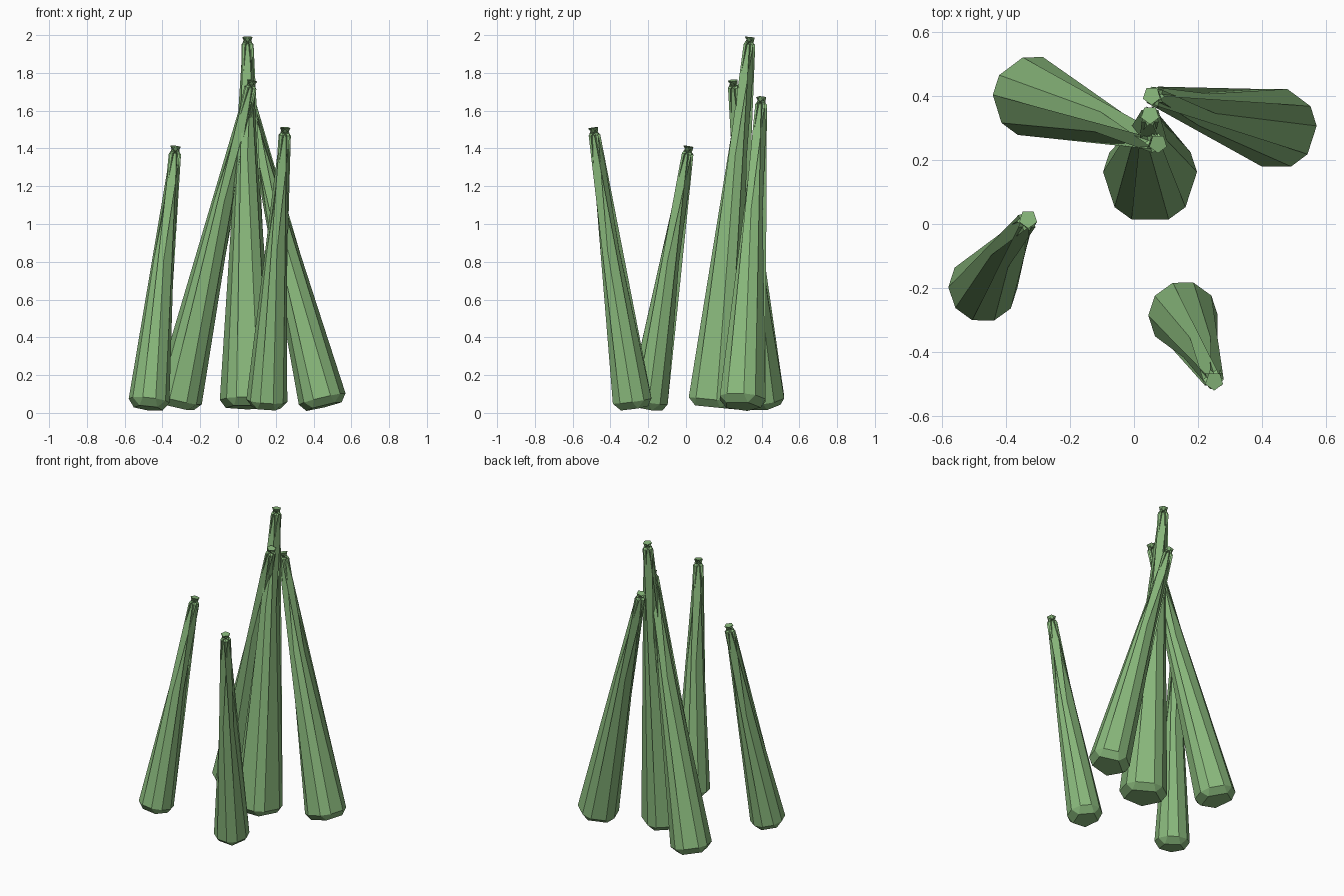
import bpy
import bmesh
from mathutils import Vector

if "Cube" in bpy.data.objects:
    bpy.data.objects.remove(bpy.data.objects["Cube"])

green = bpy.data.materials.new("leaf_green")
green.diffuse_color = (0.25, 0.48, 0.20, 1)
green.use_nodes = True
green.node_tree.nodes["Principled BSDF"].inputs["Base Color"].default_value = green.diffuse_color


def leaning_spike(name, base, tip, r_base, r_tip=0.02):
    """Five-sided taper from base to tip, with every edge chamfered."""
    base, tip = Vector(base), Vector(tip)
    axis = tip - base
    mesh = bpy.data.meshes.new(name)
    bm = bmesh.new()
    bmesh.ops.create_cone(bm, cap_ends=True, segments=5, radius1=r_base,
                          radius2=r_tip, depth=axis.length)
    # put one corner towards +y before leaning
    top = max(bm.verts, key=lambda v: v.co.y)
    if abs(top.co.x) > 1e-4:
        for v in bm.verts:
            v.co.x, v.co.y = -v.co.y, v.co.x
    bm.to_mesh(mesh)
    bm.free()
    obj = bpy.data.objects.new(name, mesh)
    bpy.context.collection.objects.link(obj)
    obj.location = (base + tip) / 2
    obj.rotation_mode = 'QUATERNION'
    obj.rotation_quaternion = Vector((0, 0, 1)).rotation_difference(axis)
    mesh.materials.append(green)
    # fixed-width chamfer, left unclamped so the thin tip pinches and flares
    bevel = obj.modifiers.new("chamfer", 'BEVEL')
    bevel.width = 0.04
    bevel.segments = 1
    bevel.use_clamp_overlap = False
    return obj


# tall spikes at the back
leaning_spike("centre_spike", (0.05, 0.145, 0.03), (0.05, 0.34, 1.99), 0.17)
leaning_spike("back_left_spike", (-0.325, 0.40, 0.035), (0.075, 0.25, 1.76), 0.15)
leaning_spike("back_right_spike", (0.455, 0.295, 0.035), (0.055, 0.40, 1.67), 0.15)
# shorter spikes at the front
leaning_spike("front_left_spike", (-0.475, -0.205, 0.025), (-0.33, 0.015, 1.41), 0.13)
leaning_spike("front_right_spike", (0.15, -0.28, 0.025), (0.25, -0.49, 1.51), 0.13)
